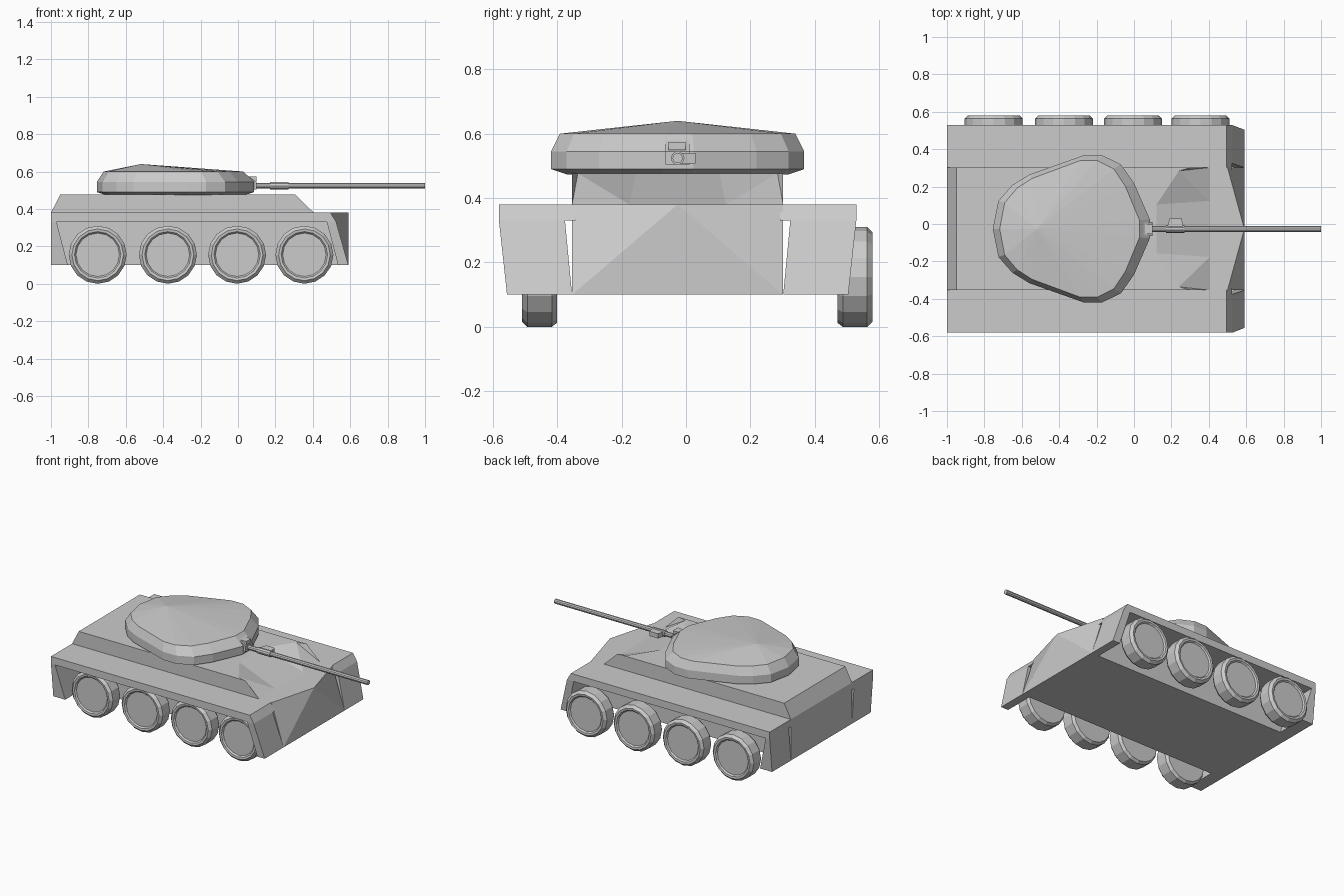
import bpy, bmesh, math
from mathutils import Vector

if "Cube" in bpy.data.objects:
    bpy.data.objects.remove(bpy.data.objects["Cube"])

CY = -0.026     # hull centre line in y
HW = 0.328      # half width of the central hull


def finish(name, bm):
    bmesh.ops.recalc_face_normals(bm, faces=bm.faces)
    me = bpy.data.meshes.new(name)
    bm.to_mesh(me)
    bm.free()
    ob = bpy.data.objects.new(name, me)
    bpy.context.collection.objects.link(ob)
    return ob


def solid(name, pts):
    """Convex solid around a few corner points."""
    bm = bmesh.new()
    for p in pts:
        bm.verts.new(p)
    bmesh.ops.convex_hull(bm, input=bm.verts)
    bmesh.ops.dissolve_limit(bm, angle_limit=0.01, verts=bm.verts, edges=bm.edges)
    return finish(name, bm)


def box(name, x, y, z):
    return solid(name, [(a, b, c) for a in x for b in y for c in z])


def loft(name, rings):
    """Skin consecutive rings; a one-point ring becomes a tip."""
    bm = bmesh.new()
    rows = [[bm.verts.new(p) for p in r] for r in rings]
    for a, b in zip(rows, rows[1:]):
        n = max(len(a), len(b))
        for i in range(n):
            j = (i + 1) % n
            if len(b) == 1:
                bm.faces.new((a[i], a[j], b[0]))
            elif len(a) == 1:
                bm.faces.new((a[0], b[j], b[i]))
            else:
                bm.faces.new((a[i], a[j], b[j], b[i]))
    for r in (rows[0], rows[-1]):
        if len(r) > 2:
            bm.faces.new(r)
    return finish(name, bm)


# Central hull with a pointed upper nose
nose = [(0.59, CY, 0.38)]
for s in (-1, 1):
    y = CY + s * HW
    nose += [(-1, y, 0.1), (-1, y, 0.38), (0.5, y, 0.38), (0.59, y, 0.1)]
solid("lower_hull", nose)

# Fenders with front and rear mud flaps
for s, side in ((-1, "near"), (1, "far")):
    inn, out, low = CY + s * (HW - 0.01), CY + s * 0.555, CY + s * 0.53
    solid("fender_" + side, [(x, y, z) for y in (inn, out)
          for x, z in ((-1, 0.33), (-1, 0.38), (0.495, 0.38), (0.525, 0.33))])
    flaps = {"rear_flap_": ((-1, -0.97), (-1, -0.91)),
             "front_flap_": ((0.475, 0.525), (0.535, 0.59))}
    for name, (top, bot) in flaps.items():
        pts = []
        for xt, xb in zip(top, bot):
            pts += [(xt, CY + s * 0.35, 0.33), (xt, out, 0.33),
                    (xb, CY + s * HW, 0.1), (xb, low, 0.1)]
        solid(name + side, pts)

# Superstructure with a hollowed front between two cheeks
half = {"rb": (-1, HW, 0.38), "rt": (-0.95, HW, 0.477), "a": (0.12, 0.13, 0.477),
        "b": (0.24, 0.31, 0.477), "c": (0.305, HW, 0.477),
        "d": (0.405, HW, 0.38), "e": (0.405, 0.15, 0.38)}
bm = bmesh.new()
V = {}
for k, (x, y, z) in half.items():
    V[k + "0"] = bm.verts.new((x, CY - y, z))
    V[k + "1"] = bm.verts.new((x, CY + y, z))
faces = ["rt0 c0 b0 a0 a1 b1 c1 rt1", "rb0 rt0 rt1 rb1", "a0 e0 e1 a1",
         "rb0 d0 e0 e1 d1 rb1"]
for s in "01":
    for f in ("rb d c rt", "c d b", "b d e", "b e a"):
        faces.append(" ".join(k + s for k in f.split()))
for f in faces:
    bm.faces.new([V[k] for k in f.split()])
finish("superstructure", bm)

# Egg-shaped turret
egg = [(-0.755, 0), (-0.725, 0.15), (-0.65, 0.235), (-0.56, 0.29), (-0.27, 0.393),
       (-0.17, 0.393), (-0.07, 0.345), (0.0, 0.245), (0.085, 0.05)]
outline = egg + [(x, -y) for x, y in reversed(egg[1:])]


def turret_ring(z, sx, sy, shift=0):
    return [(-0.33 + shift + (x + 0.33) * sx, CY + y * sy, z) for x, y in outline]


loft("turret", [turret_ring(0.474, 0.88, 0.88), turret_ring(0.49, 1, 1),
                turret_ring(0.545, 1, 1), turret_ring(0.6, 0.89, 0.93, -0.01),
                [(-0.52, CY, 0.64)]])

# Gun mount, sleeve and barrel
solid("gun_mount", [(x, CY + y, z) for y in (-0.037, 0.037)
      for x, z in ((-0.01, 0.5), (-0.01, 0.6), (0.02, 0.6), (0.1, 0.545), (0.1, 0.505))])
box("gun_sight", (0.0, 0.1), (CY - 0.028, CY + 0.025), (0.55, 0.574))


def tube(name, x0, x1, r, n=10):
    loft(name, [[(x, CY + r * math.cos(2 * math.pi * i / n),
                  0.524 + r * math.sin(2 * math.pi * i / n)) for i in range(n)]
                for x in (x0, x1)])


tube("gun_barrel", 0.05, 1.0, 0.016)
tube("gun_sleeve", 0.17, 0.27, 0.021)
solid("sleeve_lug", [(x, y, z) for z in (0.508, 0.54)
      for x, y in ((0.175, CY), (0.265, CY), (0.255, 0.03), (0.19, 0.03))])

# Eight road wheels: (radius, offset towards the outside)
profile = [(0.116, 0.044), (0.124, 0.053), (0.138, 0.055), (0.155, 0.038),
           (0.155, -0.038), (0.142, -0.055)]
for s, yc, side in ((-1, -0.455, "near"), (1, 0.525, "far")):
    for i, xc in enumerate((-0.75, -0.375, -0.005, 0.355)):
        rings = []
        for r, o in profile:
            rings.append([(xc + r * math.cos(math.tau * k / 16), yc + s * o,
                           0.155 + r * math.sin(math.tau * k / 16)) for k in range(16)])
        loft(f"wheel_{side}_{i + 1}", rings)
